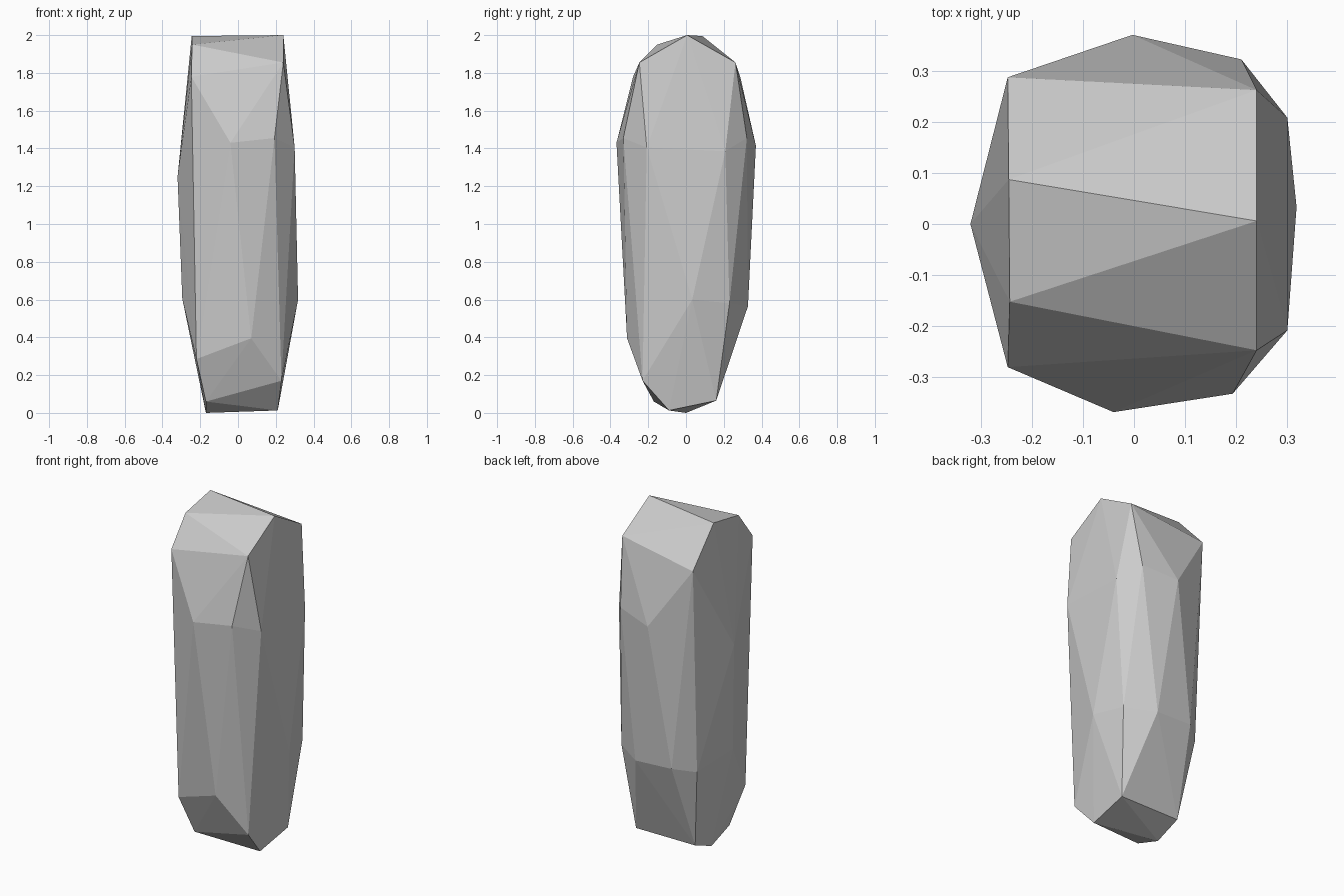
import bpy, bmesh

# Corner points of the chiselled stone, in rings from bottom to top
base = [(-.17, -.17, .06), (-.17, 0, 0), (.21, -.09, .013), (.22, .16, .065),
        (-.173, .16, .065), (.23, -.23, .17), (-.22, -.25, .285), (.07, -.312, .395)]
lower = [(-.295, -.025, .605), (-.237, .234, .55), (-.13, .322, .575),
         (.107, .328, .565), (.268, .23, .58), (.318, .033, .6)]
upper = [(-.32, 0, 1.25), (-.04, -.368, 1.43), (.193, -.332, 1.455), (.30, -.208, 1.405),
         (.30, .208, 1.385), (.21, .322, 1.455), (-.003, .37, 1.415)]
crown = [(-.247, -.28, 1.78), (-.247, .287, 1.78), (.24, -.247, 1.855), (.24, .262, 1.855),
         (-.243, -.152, 1.95), (-.245, .087, 1.995), (.24, .006, 2.0)]

# The stone is the faceted convex hull around these corners
bm = bmesh.new()
for p in base + lower + upper + crown:
    bm.verts.new(p)
hull = bmesh.ops.convex_hull(bm, input=bm.verts)
loose = {g for g in hull["geom_interior"] + hull["geom_unused"]
         if isinstance(g, bmesh.types.BMVert)}
bmesh.ops.delete(bm, geom=list(loose), context='VERTS')
bmesh.ops.recalc_face_normals(bm, faces=bm.faces)

mesh = bpy.data.meshes.new("standing_stone")
bm.to_mesh(mesh)
bm.free()
stone = bpy.data.objects.new("standing_stone", mesh)
bpy.context.collection.objects.link(stone)
